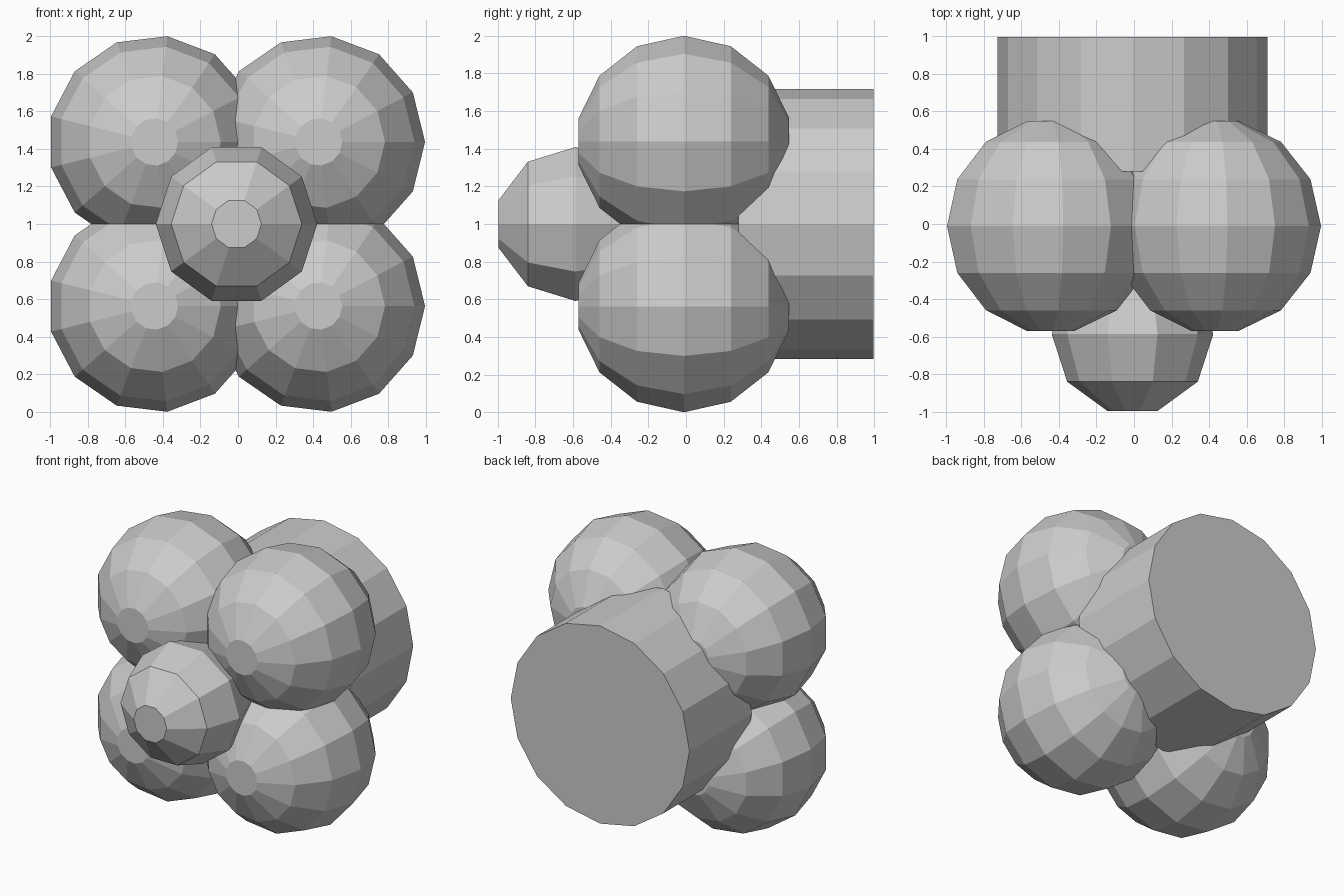
import bpy, bmesh
from math import sin, cos, pi

if "Cube" in bpy.data.objects:
    bpy.data.objects.remove(bpy.data.objects["Cube"])


def revolve_y(name, center, profile, sides):
    """Closed flat-shaded solid revolved about y; profile = [(y, radius), ...]."""
    bm = bmesh.new()
    rings = []
    for y, r in profile:
        rings.append([bm.verts.new((r * cos(2 * pi * k / sides), y,
                                    r * sin(2 * pi * k / sides)))
                      for k in range(sides)])
    for a, b in zip(rings, rings[1:]):
        for k in range(sides):
            n = (k + 1) % sides
            bm.faces.new((a[k], a[n], b[n], b[k]))
    bm.faces.new(rings[0])
    bm.faces.new(rings[-1])
    bmesh.ops.recalc_face_normals(bm, faces=bm.faces)
    mesh = bpy.data.meshes.new(name)
    bm.to_mesh(mesh)
    bm.free()
    obj = bpy.data.objects.new(name, mesh)
    obj.location = center
    bpy.context.collection.objects.link(obj)
    return obj


def ball_profile(radius, bands, stretch=1.0):
    """Sphere outline with flat polar caps; bands include the caps."""
    step = pi / bands
    angles = [-pi / 2 + step * (i + 0.5) for i in range(bands)]
    return [(radius * stretch * sin(a), radius * cos(a)) for a in angles]


AXIS_X = -0.008

# Four round lobes
lobe = ball_profile(0.567, 7, 1.012)
for row, z in (("lower", 0.563), ("upper", 1.437)):
    for side, x in (("left", -0.445), ("right", 0.429)):
        revolve_y(f"{row}_{side}_lobe", (x, -0.011, z), lobe, 13)

# Small front ball in the middle
revolve_y("front_ball", (AXIS_X, -0.587, 1.0), ball_profile(0.43, 5), 10)

# Thick rear cylinder
revolve_y("rear_cylinder", (AXIS_X, 0, 1.0), [(0.28, 0.718), (0.997, 0.718)], 16)
